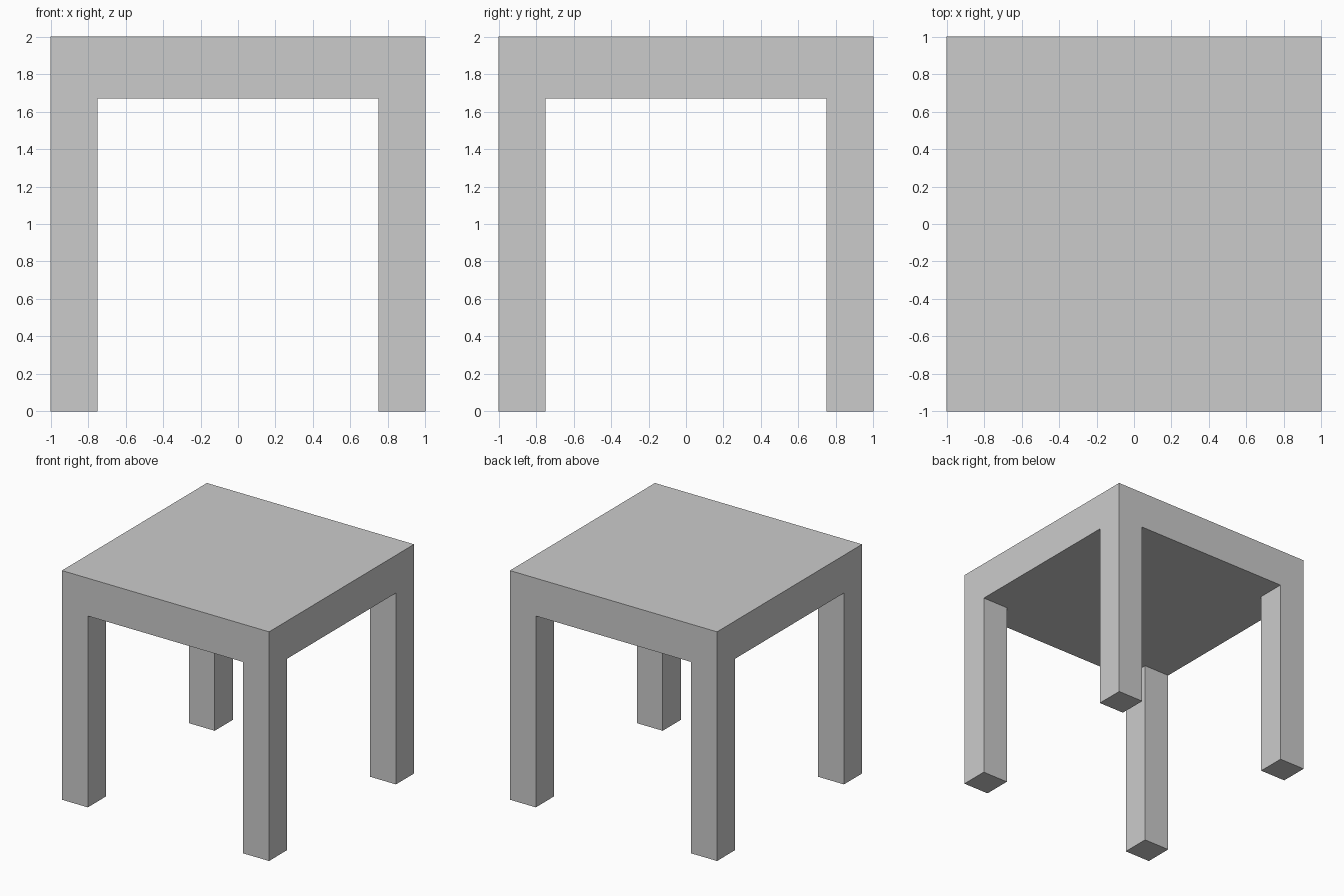
import bpy, bmesh
from mathutils import Matrix, Vector

if "Cube" in bpy.data.objects:
    bpy.data.objects.remove(bpy.data.objects["Cube"])

HALF, HEIGHT, UNDERSIDE, INNER = 1.0, 2.0, 1.67, 0.75

bm = bmesh.new()

# Table top slab
thick = HEIGHT - UNDERSIDE
bmesh.ops.create_cube(bm, size=1, matrix=Matrix.Translation((0, 0, UNDERSIDE + thick / 2))
                      @ Matrix.Diagonal((2 * HALF, 2 * HALF, thick, 1)))

# Cut lines along the inner edges of the legs
for axis in (Vector((1, 0, 0)), Vector((0, 1, 0))):
    for side in (-1, 1):
        bmesh.ops.bisect_plane(bm, geom=bm.verts[:] + bm.edges[:] + bm.faces[:],
                               plane_co=axis * INNER * side, plane_no=axis)

# Four legs pulled down from the corner faces of the underside
bm.normal_update()
corners = []
for f in bm.faces:
    c = f.calc_center_median()
    if f.normal.z < -0.9 and abs(c.x) > INNER and abs(c.y) > INNER:
        corners.append(f)
legs = bmesh.ops.extrude_discrete_faces(bm, faces=corners)["faces"]
bmesh.ops.translate(bm, verts=[v for f in legs for v in f.verts], vec=(0, 0, -UNDERSIDE))

# Merge the flat areas back into clean faces
bmesh.ops.dissolve_limit(bm, angle_limit=0.01, verts=bm.verts[:], edges=bm.edges[:])
bmesh.ops.recalc_face_normals(bm, faces=bm.faces[:])

mesh = bpy.data.meshes.new("table")
bm.to_mesh(mesh)
bm.free()
bpy.context.collection.objects.link(bpy.data.objects.new("table", mesh))
